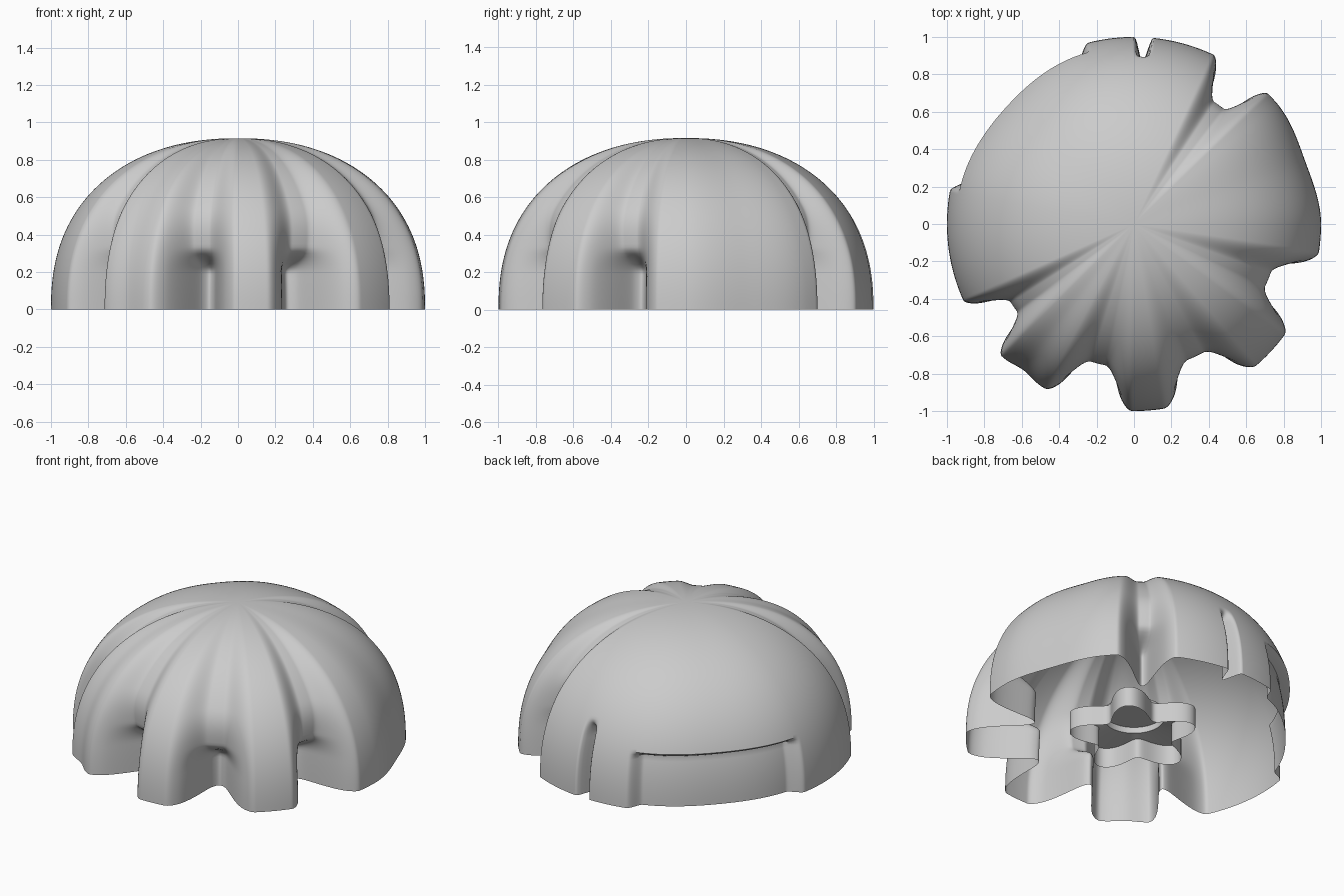
import bpy, bmesh, math

cube = bpy.data.objects.get("Cube")
if cube:
    bpy.data.objects.remove(cube, do_unlink=True)

grey = bpy.data.materials.new("plain_grey")
grey.use_nodes = True
GREY = (0.6, 0.6, 0.6, 1)
grey.diffuse_color = GREY
grey.node_tree.nodes["Principled BSDF"].inputs["Base Color"].default_value = GREY


def smoothstep(a, b, x):
    t = min(1, max(0, (x - a) / (b - a)))
    return t * t * (3 - 2 * t)


def bump(angle, centre, half_width, flat=0):
    """Rounded pulse around a compass angle in degrees, with a flat middle."""
    d = abs((angle - centre + 180) % 360 - 180) / half_width
    return 1 - smoothstep(flat, 1, d)


def lathe(name, rows, point, steps):
    """Closed rings of points joined into one smooth capped skin."""
    bm = bmesh.new()
    rings = [[bm.verts.new(point(row, 360 * i / steps)) for i in range(steps)]
             for row in rows]
    for low, high in zip(rings, rings[1:]):
        for i in range(steps):
            j = (i + 1) % steps
            bm.faces.new((low[i], low[j], high[j], high[i]))
    top = bm.verts.new((0, 0, rings[-1][0].co.z))
    for i in range(steps):
        bm.faces.new((rings[-1][i], rings[-1][(i + 1) % steps], top))
    mesh = bpy.data.meshes.new(name)
    bm.to_mesh(mesh)
    bm.free()
    mesh.materials.append(grey)
    obj = bpy.data.objects.new(name, mesh)
    bpy.context.collection.objects.link(obj)
    bpy.ops.object.select_all(action="DESELECT")
    obj.select_set(True)
    bpy.context.view_layer.objects.active = obj
    bpy.ops.object.shade_smooth_by_angle(angle=math.radians(50))


# Grooves of the dome: centre angle, half width, strength
GROOVES = [(54.5, 10.5, 1), (214.5, 10.5, 1), (255.5, 14, 1.07),
           (295, 16, 1), (337.5, 14, 1.03)]
HEIGHT = 0.915


def dome_point(t, angle):
    # rounded meridian with a flattened crown
    a = t * math.pi / 2
    r = math.cos(a) ** 0.91
    z = HEIGHT * math.sin(a) ** 0.86
    cut = 0
    # grooves deepen downwards, with an undercut slot at the foot of each
    depth = 0.125 + 0.1 * (1 - smoothstep(0.18, 0.55, z))
    slot = 0.15 * (1 - smoothstep(0.2, 0.33, z))
    for centre, width, strength in GROOVES:
        cut += depth * strength * bump(angle, centre, width, 0.2)
        cut += slot * bump(angle, centre, width * 0.75)
    # shallow hollows across the broad lobes
    cut += 0.025 * bump(angle, 20, 20) + 0.02 * bump(angle, 233, 8)
    cut += 0.025 * bump(angle, 138, 32)
    # recessed band and narrow slit low on the back
    band = smoothstep(104, 109, angle) * (1 - smoothstep(165, 170, angle))
    cut += 0.075 * band * (1 - smoothstep(0.31, 0.35, z))
    cut += 0.13 * bump(angle, 87, 3) * (1 - smoothstep(0.36, 0.48, z))
    r *= 1 - cut
    a = math.radians(angle)
    return r * math.cos(a), r * math.sin(a), z


ROWS = 80
lathe("fluted_dome", [i / ROWS for i in range(ROWS)], dome_point, 720)


# Small star-shaped core under the dome
def core_point(row, angle):
    radius, star, z = row
    a = math.radians(angle)
    r = radius * (1 + star * math.cos(5 * (a - math.pi / 4)))
    return r * math.cos(a), r * math.sin(a), z


lathe("star_core", [(0.31, 0.26, 0), (0.31, 0.26, 0.13), (0.18, 0, 0.14), (0.18, 0, 0.18)],
      core_point, 120)
